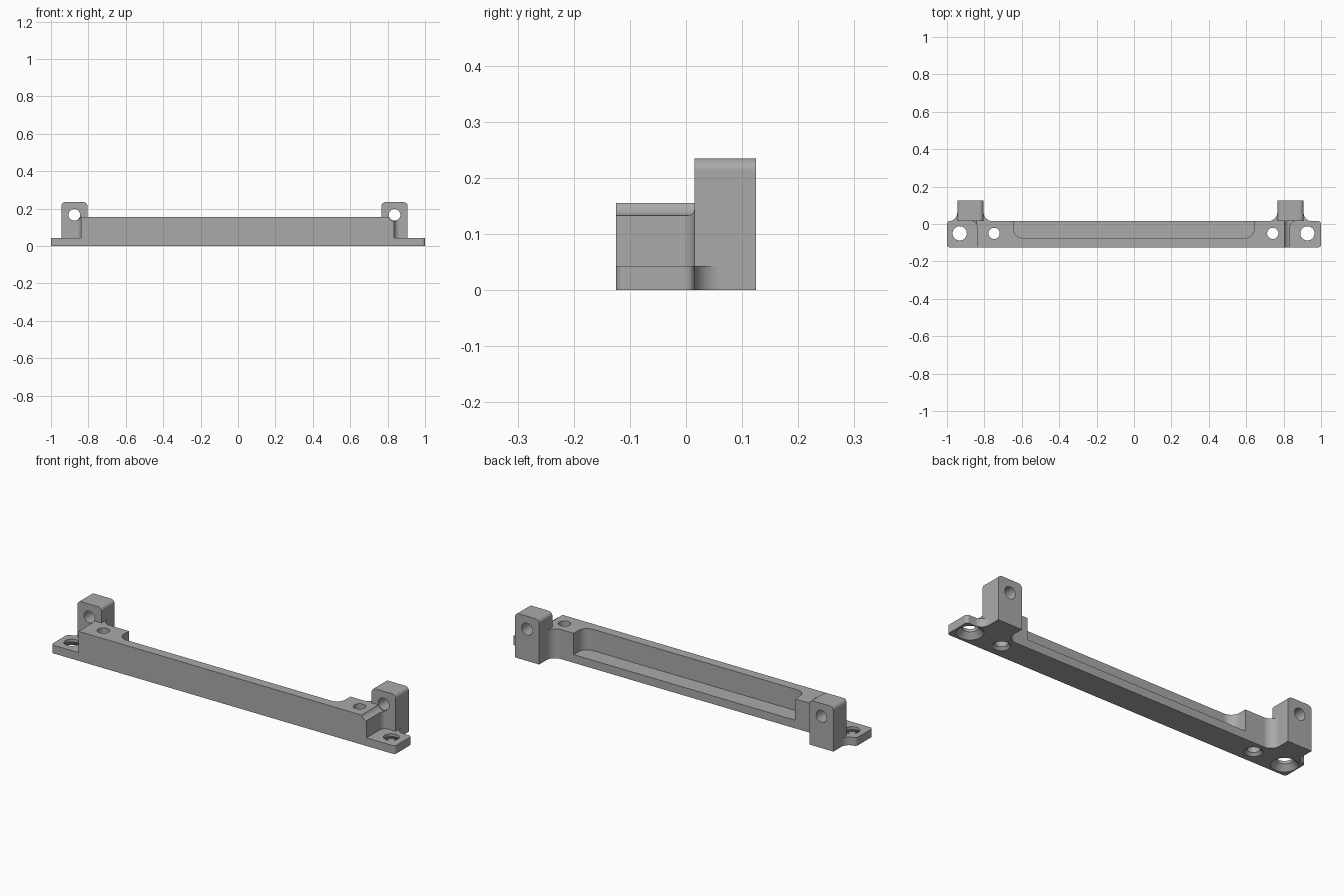
import bpy, bmesh
from math import sin, cos, radians

cube = bpy.data.objects.get("Cube")
if cube:
    bpy.data.objects.remove(cube, do_unlink=True)

grey = bpy.data.materials.new("mid grey")
grey.use_nodes = True
GREY = (0.4, 0.4, 0.4, 1)
grey.diffuse_color = GREY
grey.node_tree.nodes["Principled BSDF"].inputs["Base Color"].default_value = GREY

FRONT, BACK, REAR = -0.125, 0.015, 0.125
FLANGE, BAR, POST = 0.043, 0.155, 0.235
HOLE_Y = -0.05


def arc(cx, cy, r, start, end, steps=10):
    angles = [radians(start + (end - start) * i / steps) for i in range(steps + 1)]
    return [(cx + r * cos(a), cy + r * sin(a)) for a in angles]


def finish(bm, name):
    bmesh.ops.recalc_face_normals(bm, faces=bm.faces)
    mesh = bpy.data.meshes.new(name)
    bm.to_mesh(mesh)
    bm.free()
    mesh.materials.append(grey)
    obj = bpy.data.objects.new(name, mesh)
    bpy.context.collection.objects.link(obj)
    return obj


def prism(name, outline, lo, hi, axis="z"):
    """Extrude an outline along z (drawn in xy) or along y (drawn in xz)."""
    place = (lambda a, b, h: (a, b, h)) if axis == "z" else (lambda a, b, h: (a, h, b))
    bm = bmesh.new()
    rings = [[bm.verts.new(place(a, b, h)) for a, b in outline] for h in (lo, hi)]
    bm.faces.new(rings[0])
    bm.faces.new(rings[1])
    for i in range(len(outline)):
        j = (i + 1) % len(outline)
        bm.faces.new((rings[0][i], rings[0][j], rings[1][j], rings[1][i]))
    return finish(bm, name)


def lathe(name, x, y, profile, sides=40):
    """Stack rings of (radius, height) into a closed round solid."""
    bm = bmesh.new()
    rings = [[bm.verts.new((px, py, z)) for px, py in arc(x, y, r, 0, 360, sides)[:-1]]
             for r, z in profile]
    bm.faces.new(rings[0])
    bm.faces.new(rings[-1])
    for a, b in zip(rings, rings[1:]):
        for i in range(sides):
            j = (i + 1) % sides
            bm.faces.new((a[i], a[j], b[j], b[i]))
    return finish(bm, name)


def combine(target, tool, operation):
    mod = target.modifiers.new("combine", "BOOLEAN")
    mod.operation, mod.solver, mod.object = operation, "EXACT", tool
    bpy.context.view_layer.objects.active = target
    bpy.ops.object.modifier_apply(modifier=mod.name)
    bpy.data.objects.remove(tool, do_unlink=True)


# Post extents, and the two bar ends
posts = {"right": (-0.945, -0.805), "left": (0.767, 0.907)}
l0, l1 = posts["right"]
r0, r1 = posts["left"]
END_L, END_R = -0.84, 0.835
IN, OUT, TIGHT, CORNER = 0.05, 0.045, 0.03, 0.015

# Main bar, with fillets running into the posts
bar = prism("mounting_bracket",
            [(END_L, FRONT), (END_R, FRONT)]
            + arc(END_R + TIGHT, BACK - TIGHT, TIGHT, 180, 90)
            + [(END_R + TIGHT, BACK + IN)]
            + arc(r0 - IN, BACK + IN, IN, 0, -90)
            + arc(l1 + IN, BACK + IN, IN, 270, 180)
            + [(END_L - TIGHT, BACK + IN)]
            + arc(END_L - TIGHT, BACK - TIGHT, TIGHT, 90, 0),
            0, BAR)

# Thin end flanges, with fillets at the outer sides of the posts
flange = prism("flange",
               arc(-1 + CORNER, FRONT + CORNER, CORNER, 180, 270)
               + arc(1 - CORNER, FRONT + CORNER, CORNER, -90, 0)
               + arc(1 - CORNER, BACK - CORNER, CORNER, 0, 90)
               + arc(r1 + OUT, BACK + OUT, OUT, 270, 180)
               + [(r0 + 0.03, BACK + OUT), (r0 + 0.03, HOLE_Y),
                  (l1 - 0.03, HOLE_Y), (l1 - 0.03, BACK + OUT)]
               + arc(l0 - OUT, BACK + OUT, OUT, 0, -90)
               + arc(-1 + CORNER, BACK - CORNER, CORNER, 90, 180),
               0, FLANGE)
combine(bar, flange, "UNION")

# Upright posts with rounded top edges
ROUND = 0.022
for side, (a, b) in posts.items():
    post = prism(side + "_post",
                 [(a, 0), (b, 0)]
                 + arc(b - ROUND, POST - ROUND, ROUND, 0, 90)
                 + arc(a + ROUND, POST - ROUND, ROUND, 90, 180),
                 BACK, REAR, "y")
    combine(bar, post, "UNION")

# Long pocket, open to the rear
POCKET_R = 0.05
pocket = prism("pocket_cutter",
               [(0.643, 0.1), (-0.645, 0.1)]
               + arc(-0.645 + POCKET_R, -0.075 + POCKET_R, POCKET_R, 180, 270)
               + arc(0.643 - POCKET_R, -0.075 + POCKET_R, POCKET_R, 270, 360),
               FLANGE, 0.3)
combine(bar, pocket, "DIFFERENCE")

# Post bolt holes, and the driver channel in front of them
for a, b in posts.values():
    mid = (a + b) / 2
    for r, lo, hi in ((0.034, -0.2, BACK), (0.031, 0, 0.2)):
        combine(bar, prism("bolt_cutter", arc(mid, 0.167, r, 0, 360, 40)[:-1], lo, hi, "y"),
                "DIFFERENCE")

# Countersunk screw holes: large in the flanges, small through the bar
for x, r, sink, depth in ((-0.932, 0.038, 0.064, 0.028), (0.927, 0.038, 0.064, 0.028),
                          (-0.748, 0.03, 0.043, 0.014), (0.742, 0.03, 0.043, 0.014)):
    cutter = lathe("screw_cutter", x, HOLE_Y,
                   [(sink, -0.02), (sink, 0.001), (r, depth), (r, 0.3)])
    combine(bar, cutter, "DIFFERENCE")

# Smooth curved walls, crisp flat faces
bpy.ops.object.select_all(action="DESELECT")
bar.select_set(True)
bpy.context.view_layer.objects.active = bar
bpy.ops.object.shade_smooth_by_angle(angle=radians(30))
normals = bar.modifiers.new("flat_face_normals", "WEIGHTED_NORMAL")
normals.keep_sharp = True
